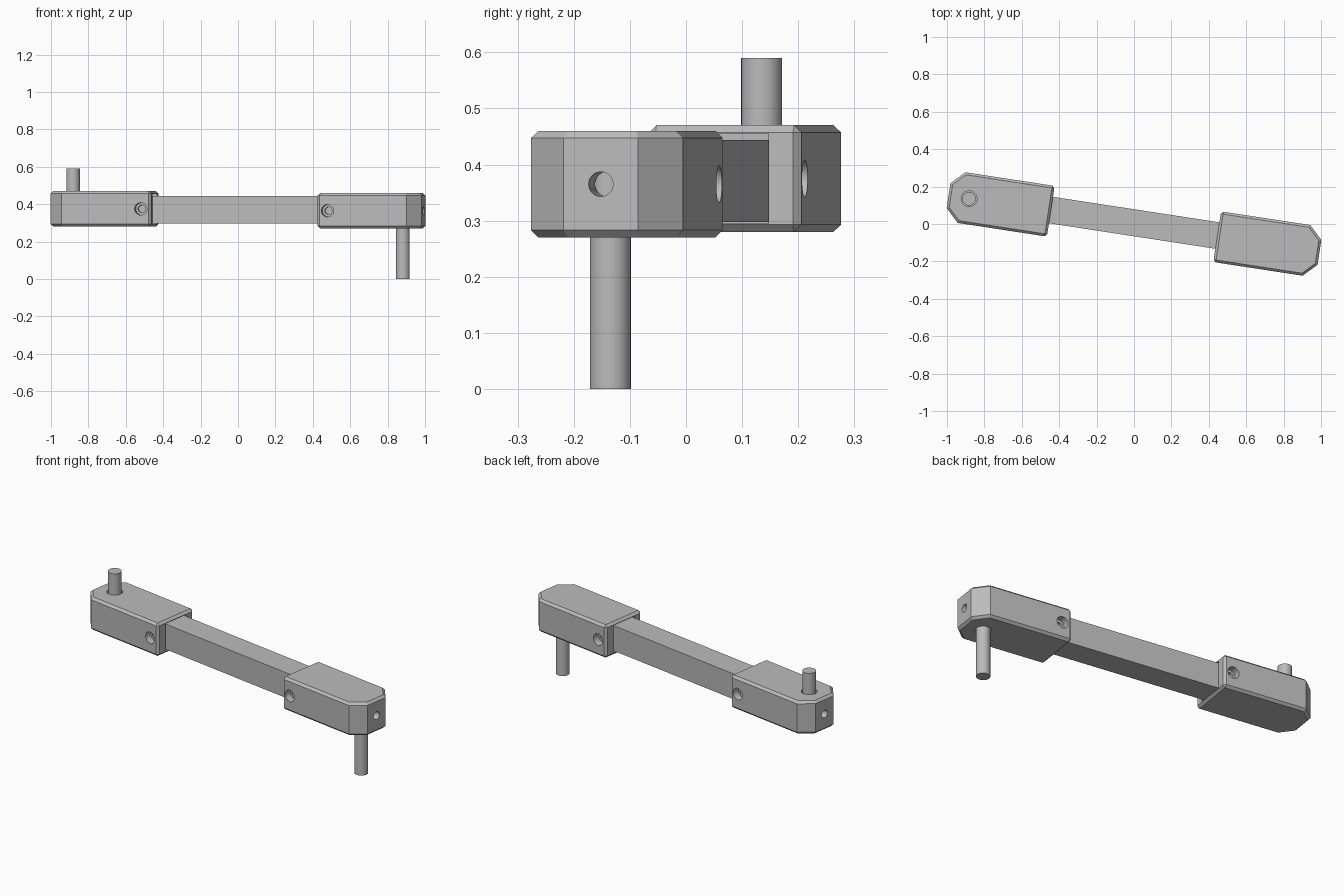
import bpy, bmesh, math
from mathutils import Matrix, Vector

if "Cube" in bpy.data.objects:
    bpy.data.objects.remove(bpy.data.objects["Cube"])

TILT = Matrix.Rotation(math.radians(-8.7), 4, "Z")
steel = bpy.data.materials.new("plain_grey_metal")
steel.use_nodes = True
steel.diffuse_color = (0.5, 0.5, 0.5, 1)
steel.node_tree.nodes["Principled BSDF"].inputs["Base Color"].default_value = (0.5, 0.5, 0.5, 1)


def finish(name, bm):
    bmesh.ops.recalc_face_normals(bm, faces=bm.faces)
    mesh = bpy.data.meshes.new(name)
    bm.to_mesh(mesh)
    bm.free()
    mesh.materials.append(steel)
    obj = bpy.data.objects.new(name, mesh)
    bpy.context.collection.objects.link(obj)
    return obj


def box(name, low, high):
    bm = bmesh.new()
    low, high = Vector(low), Vector(high)
    size = Matrix.Diagonal((*(high - low), 1))
    bmesh.ops.create_cube(bm, size=1, matrix=Matrix.Translation((low + high) / 2) @ size)
    return finish(name, bm)


def rod(name, start, end, radius):
    bm = bmesh.new()
    start, end = Vector(start), Vector(end)
    axis = end - start
    turn = axis.to_track_quat("Z", "Y").to_matrix().to_4x4()
    bmesh.ops.create_cone(bm, cap_ends=True, segments=40, radius1=radius, radius2=radius,
                          depth=axis.length, matrix=Matrix.Translation((start + end) / 2) @ turn)
    return finish(name, bm)


def activate(obj):
    bpy.ops.object.select_all(action="DESELECT")
    obj.select_set(True)
    bpy.context.view_layer.objects.active = obj


def cut(obj, cutter):
    activate(obj)
    mod = obj.modifiers.new("cut", "BOOLEAN")
    mod.operation = "DIFFERENCE"
    mod.solver = "EXACT"
    mod.object = cutter
    bpy.ops.object.modifier_apply(modifier=mod.name)
    bpy.data.objects.remove(cutter)


def clamp_block(name, side, mid):
    inner, outer, half, corner, tall = 0.45, 1.003, 0.137, 0.07, 0.095
    outline = [(inner, -half), (outer - corner, -half), (outer, corner - half),
               (outer, half - corner), (outer - corner, half), (inner, half)]
    bm = bmesh.new()
    base = bm.faces.new([bm.verts.new((side * u, v, mid - tall)) for u, v in outline])
    top = bmesh.ops.extrude_face_region(bm, geom=[base])["geom"]
    bmesh.ops.translate(bm, vec=(0, 0, 2 * tall),
                        verts=[g for g in top if isinstance(g, bmesh.types.BMVert)])
    bmesh.ops.recalc_face_normals(bm, faces=bm.faces)
    # Chamfer the rims and the upright corners of the inner end
    edges = [e for e in bm.edges
             if abs(e.verts[0].co.z - e.verts[1].co.z) < 0.01
             or abs(e.verts[0].co.x) < inner + 0.01]
    bmesh.ops.bevel(bm, geom=edges, offset=0.013, segments=1, affect="EDGES")
    block = finish(name, bm)

    # Socket for the bar
    ends = sorted((side * 0.4, side * 0.72))
    cut(block, box("socket", (ends[0], -0.08, mid - 0.08), (ends[1], 0.08, mid + 0.08)))
    # Stepped screw holes on both sides
    for v in (-1, 1):
        u = side * 0.505
        cut(block, rod("counterbore", (u, v * 0.2, mid), (u, v * 0.098, mid), 0.033))
        cut(block, rod("screw_hole", (u, v * 0.12, mid), (u, v * 0.06, mid), 0.02))
    # Pin hole and the set screw hole in the nose
    cut(block, rod("pin_hole", (side * 0.892, 0, mid - side * 0.15),
                   (side * 0.892, 0, mid + side * 0.055), 0.042))
    cut(block, rod("nose_hole", (side * 1.1, 0, mid), (side * 0.9, 0, mid), 0.022))
    return block


parts = [
    clamp_block("right_clamp_block", -1, 0.375),
    clamp_block("left_clamp_block", 1, 0.365),
    box("connecting_bar", (-0.7, -0.065, 0.298), (0.7, 0.078, 0.444)),
    rod("upper_pin", (-0.892, 0, 0.325), (-0.892, 0, 0.59), 0.0365),
    rod("lower_pin", (0.892, 0, 0), (0.892, 0, 0.415), 0.0365),
]

# Lay the whole assembly along its slanted axis
for part in parts:
    part.data.transform(TILT)
    activate(part)
    bpy.ops.object.shade_smooth_by_angle(angle=math.radians(25))
